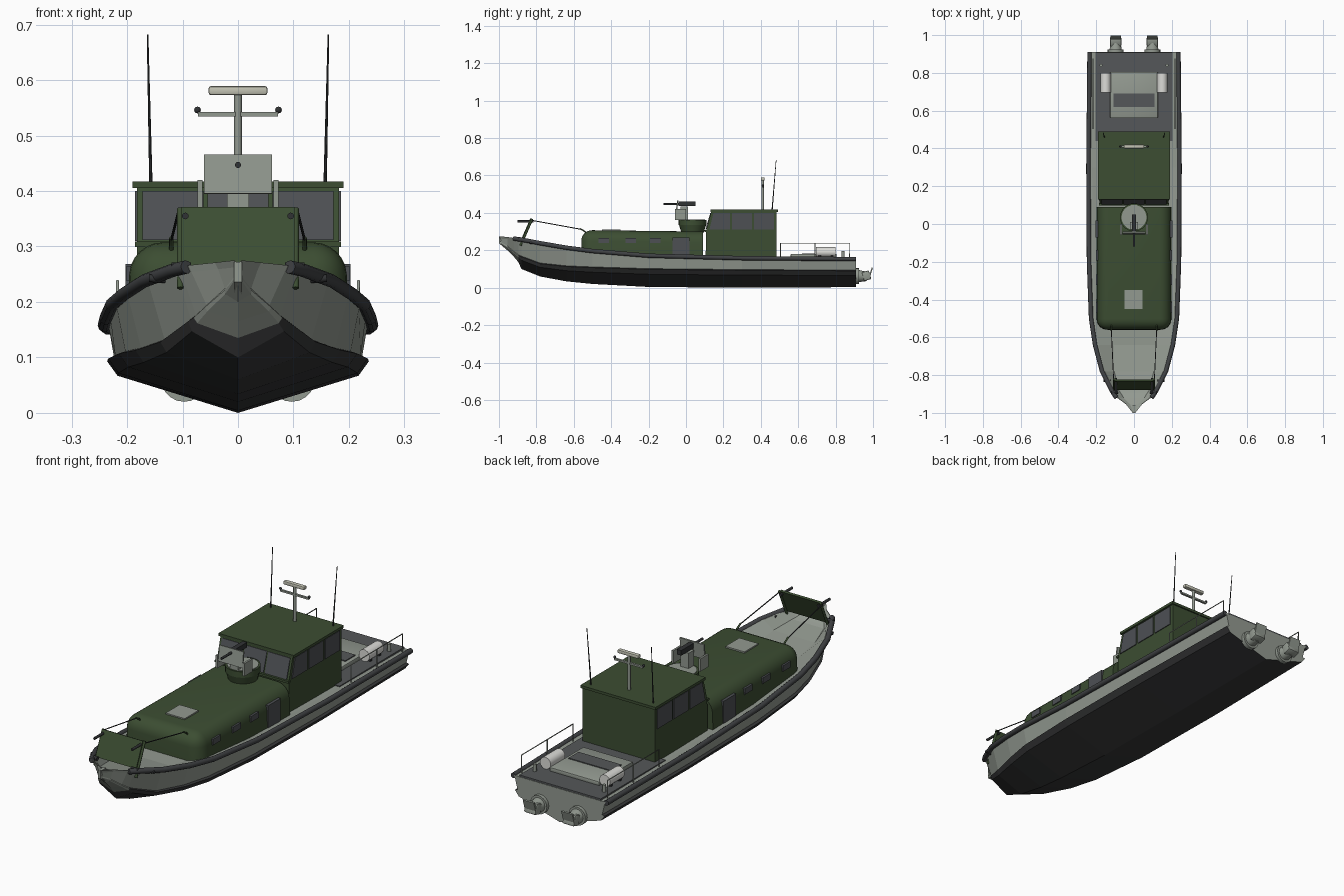
import bpy, bmesh, math
from mathutils import Vector, Matrix

if "Cube" in bpy.data.objects:
    bpy.data.objects.remove(bpy.data.objects["Cube"])

def mat(name, r, g, b):
    m = bpy.data.materials.new(name)
    m.diffuse_color = (r, g, b, 1)
    m.use_nodes = True
    m.node_tree.nodes["Principled BSDF"].inputs["Base Color"].default_value = m.diffuse_color
    return m

GREEN = mat("olive_green", .045, .075, .032)
GREY = mat("light_grey", .29, .32, .28)
DECK = mat("deck_grey", .09, .096, .1)
BOTTOM = mat("bottom_black", .036, .037, .038)
RUBBER = mat("fender_rubber", .05, .053, .057)
GLASS = mat("window_grey", .075, .08, .088)
CREAM = mat("radar_cream", .55, .55, .46)
WHITE = mat("raft_white", .72, .72, .69)
METAL = mat("dark_metal", .03, .032, .034)

def add(name, bm, mats, smooth=False):
    bmesh.ops.recalc_face_normals(bm, faces=bm.faces[:])
    me = bpy.data.meshes.new(name)
    bm.to_mesh(me)
    bm.free()
    for m in (mats if isinstance(mats, list) else [mats]):
        me.materials.append(m)
    if smooth:
        me.shade_smooth()
        me.set_sharp_from_angle(angle=math.radians(35))
    ob = bpy.data.objects.new(name, me)
    bpy.context.collection.objects.link(ob)
    return ob

def box(name, x, y, z, m, bevel=0, rx=0):
    """x, y, z are (min, max); rx tilts about the centre."""
    bm = bmesh.new()
    c = Vector((sum(x) / 2, sum(y) / 2, sum(z) / 2))
    size = (x[1] - x[0], y[1] - y[0], z[1] - z[0])
    bmesh.ops.create_cube(bm, size=1, matrix=Matrix.Translation(c) @ Matrix.Rotation(rx, 4, 'X') @ Matrix.Diagonal((*size, 1)))
    if bevel:
        bmesh.ops.bevel(bm, geom=bm.edges[:], offset=bevel, segments=2, affect='EDGES', profile=.5)
    return add(name, bm, m, bevel > 0)

def rod(name, a, b, r, m, r2=None, n=12):
    a, b = Vector(a), Vector(b)
    q = (b - a).to_track_quat('Z', 'Y').to_matrix().to_4x4()
    bm = bmesh.new()
    bmesh.ops.create_cone(bm, cap_ends=True, segments=n, radius1=r, radius2=r if r2 is None else r2,
                          depth=(b - a).length, matrix=Matrix.Translation((a + b) / 2) @ q)
    return add(name, bm, m, True)

def tube(name, pts, r, m, res=3):
    cu = bpy.data.curves.new(name, 'CURVE')
    cu.dimensions, cu.bevel_depth, cu.bevel_resolution, cu.use_fill_caps = '3D', r, res, True
    sp = cu.splines.new('POLY')
    sp.points.add(len(pts) - 1)
    for p, c in zip(sp.points, pts):
        p.co = (*c, 1)
    cu.materials.append(m)
    ob = bpy.data.objects.new(name, cu)
    bpy.context.collection.objects.link(ob)
    me = bpy.data.meshes.new_from_object(ob)
    bpy.data.objects.remove(ob)
    ob = bpy.data.objects.new(name, me)
    bpy.context.collection.objects.link(ob)

def prism(name, yz, x0, x1, m):
    bm = bmesh.new()
    ends = [[bm.verts.new((x, y, z)) for y, z in yz] for x in (x0, x1)]
    n = len(yz)
    for e in ends:
        bm.faces.new(e)
    for i in range(n):
        j = (i + 1) % n
        bm.faces.new((ends[0][i], ends[0][j], ends[1][j], ends[1][i]))
    return add(name, bm, m)

# Hull: stations of y, keel z, chine x, chine z, gunwale x, gunwale z, deck x, deck drop
ST = [(.91, .003, .226, .09, .232, .152, .2, .0), (.3, 0, .236, .093, .238, .157, .2, .0),
      (-.2, .004, .234, .098, .235, .17, .19, .005), (-.5, .02, .215, .107, .224, .195, .15, .012),
      (-.64, .034, .185, .113, .203, .213, .11, .03), (-.78, .06, .14, .128, .166, .237, .105, .035),
      (-.88, .1, .09, .165, .115, .256, .08, .035), (-.895, .135, .08, .172, .107, .258, .07, .03),
      (-.92, .165, .06, .19, .09, .262, .055, .02), (-.955, .2, .025, .22, .042, .267, .02, .008),
      (-1, .237, .004, .245, .007, .271, .003, .002)]
bm = bmesh.new()
rings = []
for y, zk, xc, zc, xg, zg, xd, dd in ST:
    half = [(0, zk), (xc * .92, zk + (zc - zk) * .72), (xc, zc), (xc * .945, zc + .004),
            (xg - .006, zg - .008), (xg, zg + .004), (xg * .93, zg + .004), (xd, zg + .003 - dd), (0, zg + .003 - dd)]
    ring = half + [(-x, z) for x, z in half[-2:0:-1]]
    rings.append([bm.verts.new((x, y, z)) for x, z in ring])
n = len(rings[0])
for i in range(len(rings) - 1):
    for j in range(n):
        k = (j + 1) % n
        f = bm.faces.new((rings[i][j], rings[i][k], rings[i + 1][k], rings[i + 1][j]))
        f.material_index = int((j < 3 or j >= n - 3) and i < 7)
bm.faces.new(rings[0])
bm.faces.new(rings[-1])
add("hull", bm, [GREY, BOTTOM])

# Stem strip and aft working deck
prism("stem_strip", [(-1, .272), (-1, .236), (-.96, .21), (-.96, .272)], -.007, .007, GREY)
box("aft_deck", (-.205, .205), (.44, .908), (.145, .163), DECK)

# Deck house with rounded roof and nose
bm = bmesh.new()
bmesh.ops.create_cube(bm, size=1, matrix=Matrix.Translation((0, -.235, .225)) @ Matrix.Diagonal((.4, .65, .16, 1)))
for v in bm.verts:
    if v.co.z > .2:
        v.co.x *= .97
        v.co.z = .308 if v.co.y < 0 else .3
edges = [e for e in bm.edges if all(v.co.z > .2 for v in e.verts) and min(v.co.y for v in e.verts) < 0
         or all(v.co.y < -.3 for v in e.verts) and abs(e.verts[0].co.z - e.verts[1].co.z) > .05]
bmesh.ops.bevel(bm, geom=edges, offset=.058, segments=6, affect='EDGES', profile=.5)
add("deck_house", bm, GREEN, True)
box("roof_hatch", (-.05, .046), (-.45, -.35), (.298, .312), GREY)

# Wheelhouse with raked windscreen
prism("wheelhouse", [(.105, .15), (.485, .15), (.485, .408), (.135, .408), (.107, .305)], -.182, .182, GREEN)
box("wheelhouse_roof", (-.19, .19), (.13, .491), (.405, .417), GREEN)
for i in range(3):
    x = -.172 + i * .117
    prism("windscreen_pane", [(.104, .312), (.13, .4), (.134, .4), (.108, .312)], x, x + .11, GLASS)
box("windscreen_sill", (-.186, .186), (.098, .112), (.299, .309), GREEN)

for s in (-1, 1):
    # Fender and gunwale run, stopping before the bow tip
    tube("gunwale_fender", [(s * (st[4] + .003), st[0], st[5] + .001) for st in ST[:9]], .012, RUBBER)
    # Wheelhouse side windows
    for a, b, lean in ((.125, .235, .022), (.247, .352, 0), (.364, .47, 0)):
        prism("wheelhouse_window", [(a, .31), (b, .31), (b, .4), (a + lean, .4)], s * .18, s * .186, GLASS)
    # Deck house ports and door
    for y in (-.44, -.295, -.165):
        box("cabin_port", sorted((s * .19, s * .201)), (y - .028, y + .028), (.238, .265), GLASS)
    box("cabin_door", sorted((s * .19, s * .203)), (-.072, .018), (.165, .268), GLASS)
    # Whip antennas
    rod("antenna", (s * .157, .46, .41), (s * .163, .482, .682), .0032, METAL, .0015, 8)
    # Aft rails
    X = s * .217
    tube("aft_rail", [(X, .505, .155), (X, .505, .238), (X, .875, .238), (X, .875, .155)], .0028, GREY, 1)
    rod("rail_post", (X, .69, .155), (X, .69, .238), .0028, GREY, n=8)
    # Life rafts on cradles
    rod("life_raft", (s * .15, .695, .19), (s * .15, .8, .19), .027, WHITE, n=20)
    for y in (.715, .78):
        box("raft_cradle", sorted((s * .128, s * .172)), (y - .006, y + .006), (.16, .178), METAL)
    # Bollards
    rod("stern_bollard", (s * .175, .84, .155), (s * .175, .84, .195), .008, GREY)
    rod("bow_cleat", (s * .125, -.83, .24), (s * .16, -.83, .243), .007, METAL)
    # Water jets with steering buckets
    x = s * .097
    rod("jet_flange", (x, .905, .062), (x, .925, .062), .042, GREY, n=20)
    rod("jet_nozzle", (x, .92, .062), (x, .965, .06), .033, GREY, .025, n=20)
    box("jet_bucket", (x - .03, x + .03), (.945, .985), (.04, .088), GREY, .006, .3)
    box("jet_deflector", (x - .028, x + .028), (.985, .992), (.058, .108), GREY, 0, -.3)
    # Bow ramp posts, pins and stays
    rod("ramp_post", (s * .104, -.885, .225), (s * .104, -.822, .368), .006, GREEN)
    rod("ramp_pin", (s * .095, -.9, .355), (s * .095, -.815, .355), .006, METAL)
    rod("ramp_hinge", (s * .085, -.89, .262), (s * .12, -.89, .262), .009, METAL)
    rod("ramp_stay", (s * .108, -.825, .36), (s * .12, -.56, .312), .0025, METAL, n=6)
    tube("stay_bracket", [(s * .12, -.565, .315), (s * .12, -.54, .3), (s * .12, -.525, .27)], .004, GREEN)

# Bow ramp panel, raised and raked
prism("bow_ramp", [(-.88, .262), (-.832, .371), (-.823, .367), (-.87, .26)], -.102, .102, GREEN)

# Gun ring with shield
rod("gun_ring", (0, .035, .295), (0, .035, .335), .06, GREEN, .072, 28)
rod("gun_ring_rim", (0, .035, .335), (0, .035, .362), .074, GREEN, n=28)
rod("gun_ring_floor", (0, .035, .35), (0, .035, .365), .066, GREY, n=28)
for s in (-1, 1):
    box("side_shield", sorted((s * .064, s * .073)), (-.058, .0), (.362, .42), GREY)
box("gun_pedestal", (-.02, .02), (-.03, .01), (.362, .435), GREY)
box("front_shield", (-.061, .061), (-.052, -.045), (.395, .466), GREY, 0, -.12)
box("gun_body", (-.011, .011), (-.04, .05), (.437, .46), METAL)
rod("gun_barrel", (0, -.12, .447), (0, -.03, .447), .0055, METAL)

# Mast, lamps and radar bar
rod("mast", (0, .41, .41), (0, .41, .58), .007, GREY)
box("mast_crossbar", (-.072, .072), (.405, .415), (.534, .542), GREY)
for s in (-1, 1):
    bm = bmesh.new()
    bmesh.ops.create_uvsphere(bm, u_segments=12, v_segments=8, radius=.006, matrix=Matrix.Translation((s * .073, .41, .546)))
    add("mast_lamp", bm, METAL, True)
box("radar_bar", (-.053, .053), (.4, .42), (.573, .589), CREAM, .004)

# Engine hatch
box("engine_hatch", (-.126, .126), (.56, .805), (.16, .18), GREY, .004)
box("hatch_grille", (-.108, .108), (.62, .692), (.178, .184), DECK)
